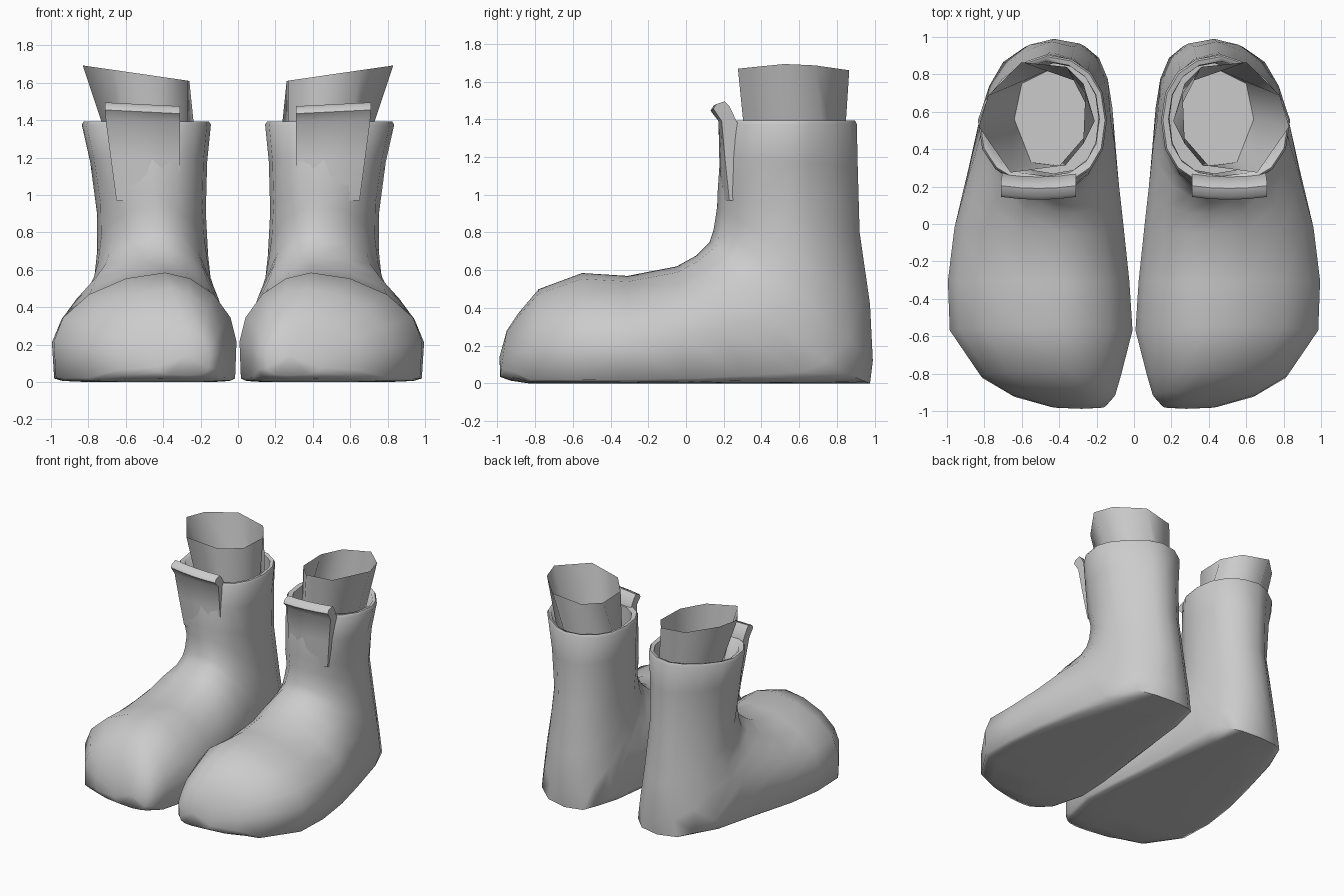
import bpy, bmesh, math

if "Cube" in bpy.data.objects:
    bpy.data.objects.remove(bpy.data.objects["Cube"])

grey = bpy.data.materials.new("mid_grey")
grey.diffuse_color = (0.6, 0.6, 0.6, 1)
grey.use_nodes = True
grey.node_tree.nodes["Principled BSDF"].inputs["Base Color"].default_value = grey.diffuse_color


def signed_pow(v, p):
    return math.copysign(abs(v) ** p, v) if abs(v) > 1e-6 else 0.0


def section(front, back, xi, xr, xo, m, p, n=16, p_front=1.0, chamfer=1.0):
    """Closed ring from a front/top point to a back/bottom point (y, z).
    xi, xr, xo: inner, ridge and outer x; m: place of greatest width;
    p, p_front: squareness of the back/lower and front/upper halves;
    chamfer: extra flattening of the outer back corner."""
    mid = [b + (f - b) * m for f, b in zip(front, back)]
    ring = []
    for k in range(n):
        a = 2 * math.pi * k / n
        s, c = math.sin(a), math.cos(a)
        q = p_front if c >= 0 else p * (chamfer if s > 0 else 1)
        s, c = signed_pow(s, q), signed_pow(c, q)
        end = front if c > 0 else back
        # sections that reach the ground get a flat sole
        flat = 0.4 if c < 0 and back[1] == 0 else 1
        x = xr + s * ((xo - xr) if s > 0 else (xr - xi))
        y = mid[0] + abs(c) * (end[0] - mid[0])
        z = mid[1] + abs(c) ** flat * (end[1] - mid[1])
        ring.append((x, y, z))
    return ring


def finish(name, bm, angle):
    """Turn a bmesh into a mirrored, smooth-shaded object."""
    bmesh.ops.recalc_face_normals(bm, faces=bm.faces)
    mesh = bpy.data.meshes.new(name)
    bm.to_mesh(mesh)
    bm.free()
    mesh.materials.append(grey)
    obj = bpy.data.objects.new(name, mesh)
    bpy.context.collection.objects.link(obj)
    bpy.context.view_layer.objects.active = obj
    obj.select_set(True)
    bpy.ops.object.shade_smooth_by_angle(angle=math.radians(angle))
    obj.select_set(False)
    mirror = obj.modifiers.new("pair", "MIRROR")
    mirror.use_mirror_merge = False
    return obj


def loft(rings, tip=None):
    bm = bmesh.new()
    loops = [[bm.verts.new(co) for co in r] for r in rings]
    n = len(loops[0])
    for a, b in zip(loops, loops[1:]):
        for k in range(n):
            bm.faces.new((a[k], a[(k + 1) % n], b[(k + 1) % n], b[k]))
    if tip:
        t = bm.verts.new(tip)
        for k in range(n):
            bm.faces.new((t, loops[0][(k + 1) % n], loops[0][k]))
    return bm


# Foot: upright sections from toe to instep
foot = [
    ((-0.95, 0.28), (-0.985, 0.035), 0.15, 0.27, 0.45, 0.4, 0.6),
    ((-0.89, 0.37), (-0.93, 0.015), 0.10, 0.31, 0.65, 0.4, 0.45),
    ((-0.78, 0.50), (-0.83, 0.0), 0.07, 0.36, 0.82, 0.38, 0.32),
    ((-0.55, 0.585), (-0.58, 0.0), 0.008, 0.39, 0.985, 0.37, 0.25),
    ((-0.31, 0.57), (-0.30, 0.0), 0.025, 0.38, 0.995, 0.37, 0.25),
    ((-0.05, 0.62), (0.0, 0.0), 0.055, 0.39, 0.96, 0.4, 0.28),
]
# Instep: sections fanning back towards the heel
instep = [
    ((0.05, 0.675), (0.33, 0.0), 0.08, 0.40, 0.90, 0.45, 0.33),
    ((0.125, 0.75), (0.72, 0.0), 0.105, 0.41, 0.83, 0.47, 0.45),
]
# Heel and ankle
heel = [
    ((0.145, 0.81), (0.975, 0.0), 0.125, 0.42, 0.80, 0.5, 0.68),
    ((0.155, 0.87), (0.99, 0.12), 0.14, 0.43, 0.775, 0.5, 0.78),
    ((0.165, 0.94), (0.975, 0.42), 0.16, 0.44, 0.755, 0.5, 0.9),
]
# Shaft, rolled cuff and lining
shaft = [
    ((0.168, 1.02), (0.92, 0.80), 0.172, 0.45, 0.755, 0.5, 0.9),
    ((0.18, 1.20), (0.91, 1.15), 0.165, 0.46, 0.79, 0.5, 0.9),
    ((0.205, 1.375), (0.905, 1.375), 0.145, 0.47, 0.835, 0.5, 0.9),
    ((0.215, 1.393), (0.895, 1.393), 0.155, 0.47, 0.825, 0.5, 0.9),
    ((0.255, 1.385), (0.87, 1.385), 0.185, 0.47, 0.795, 0.5, 0.9),
    ((0.27, 1.10), (0.86, 1.10), 0.19, 0.43, 0.69, 0.5, 0.9),
]
rings = [section(*s, p_front=e, chamfer=ch)
         for part, e, ch in ((foot, 1.1, 1), (instep, 1.0, 1.1), (heel, 1.0, 1.3), (shaft, 0.85, 1.45))
         for s in part]
finish("boot", loft(rings, tip=(0.28, -0.988, 0.14)), 70)

# Sock: flared eight-sided tube with a slanted top, plus its floor
rim = [(0.40, 0.31), (0.66, 0.275), (0.83, 0.52), (0.78, 0.685),
       (0.60, 0.865), (0.36, 0.84), (0.26, 0.70), (0.27, 0.46)]
base = [(0.37, 0.31), (0.55, 0.33), (0.64, 0.56), (0.60, 0.75),
        (0.44, 0.83), (0.27, 0.75), (0.21, 0.55), (0.27, 0.43)]
top = [(x, y, 1.61 + (x - 0.26) * 0.145) for x, y in rim]
floor = [(x, y, 1.12) for x, y in base]
finish("sock", loft([top, floor]), 75)
bm = bmesh.new()
bm.faces.new([bm.verts.new(co) for co in floor])
bm.normal_update()
finish("sock_floor", bm, 30)

# Tongue: front panel that grows out of the shaft and rolls forward above the cuff
profile = [(0.185, 0.97), (0.176, 1.20), (0.172, 1.39), (0.13, 1.455), (0.145, 1.48),
           (0.19, 1.495), (0.215, 1.47), (0.255, 1.38), (0.25, 1.20), (0.24, 0.97)]
sides = []
for side in range(5):
    f = side / 4
    bow = (2 * f - 1) ** 2
    ring = []
    for y, z in profile:
        up = min(1, (z - 0.97) / 0.45)
        ring.append((0.31 + f * (0.34 + 0.06 * up),
                     y + bow * (0.045 - 0.03 * up),
                     z - 0.02 * (1 - f) * (z > 1.4)))
    sides.append(ring)
bm = loft(sides)
bm.verts.ensure_lookup_table()
n = len(profile)
bm.faces.new(bm.verts[:n])
bm.faces.new(bm.verts[-n:])
finish("tongue", bm, 60)
